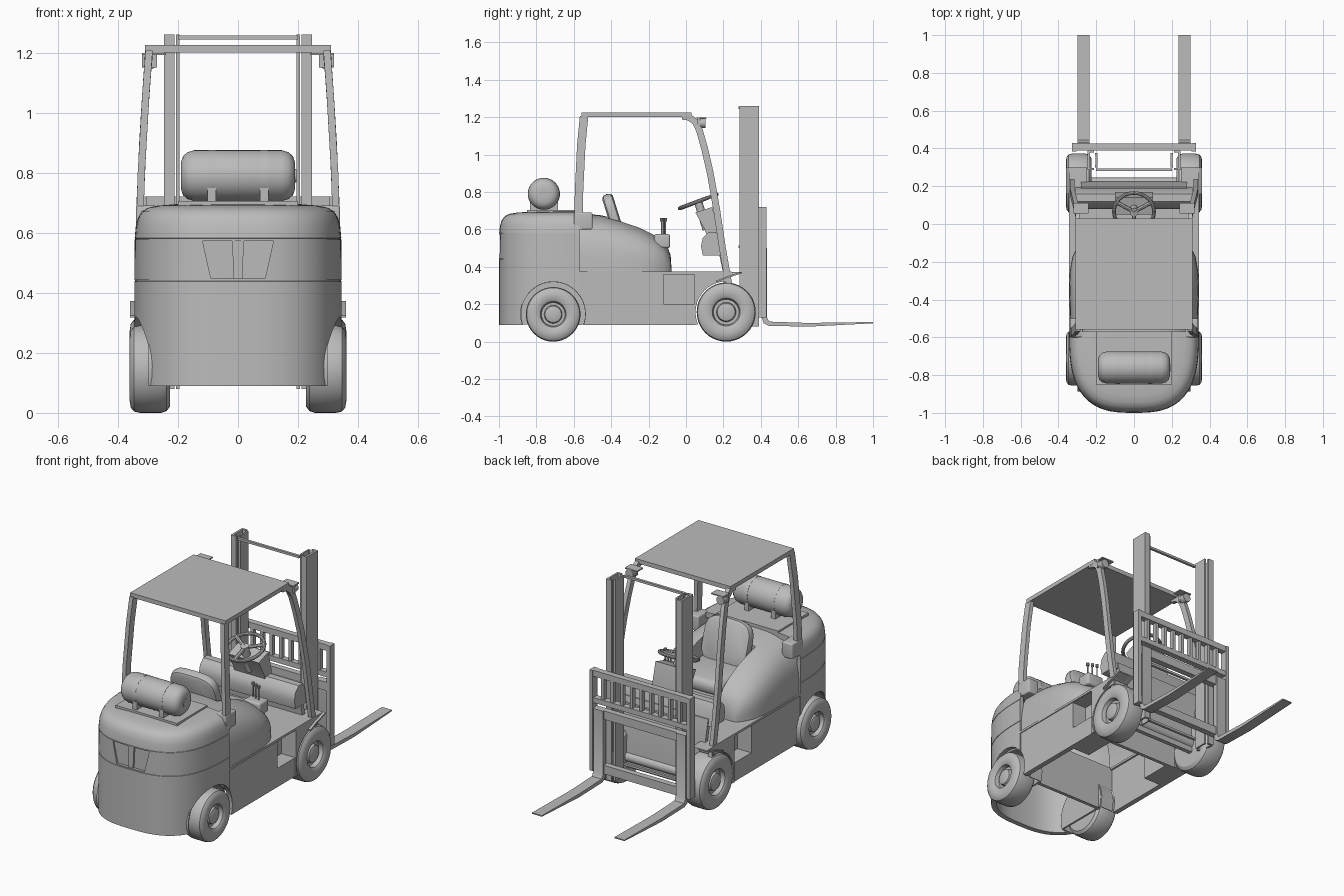
import bpy, bmesh
from math import sin, cos, pi, hypot
from mathutils import Matrix, Vector

if "Cube" in bpy.data.objects:
    bpy.data.objects.remove(bpy.data.objects["Cube"])

grey = bpy.data.materials.new("plain grey")
grey.use_nodes = True
tone = (0.5, 0.5, 0.5, 1)
grey.diffuse_color = tone
grey.node_tree.nodes["Principled BSDF"].inputs["Base Color"].default_value = tone
parts = []


def finish(name, bm):
    bmesh.ops.recalc_face_normals(bm, faces=bm.faces)
    mesh = bpy.data.meshes.new(name)
    bm.to_mesh(mesh)
    bm.free()
    mesh.materials.append(grey)
    ob = bpy.data.objects.new(name, mesh)
    bpy.context.collection.objects.link(ob)
    parts.append(ob)
    return ob


def loft(name, rings):
    """Skin closed rings of equal length and cap both ends."""
    bm = bmesh.new()
    rows = [[bm.verts.new(p) for p in ring] for ring in rings]
    n = len(rows[0])
    for a, b in zip(rows, rows[1:]):
        for i in range(n):
            j = (i + 1) % n
            bm.faces.new((a[i], a[j], b[j], b[i]))
    bm.faces.new(rows[0])
    bm.faces.new(rows[-1])
    return finish(name, bm)


def box(name, x, y, z, bevel=0.0, tilt=0.0):
    """Box from (low, high) ranges, optionally rounded and tilted about x."""
    bm = bmesh.new()
    centre = Vector([sum(r) / 2 for r in (x, y, z)])
    bmesh.ops.create_cube(bm, size=1)
    bmesh.ops.scale(bm, vec=[abs(r[1] - r[0]) for r in (x, y, z)], verts=bm.verts)
    if bevel:
        bmesh.ops.bevel(bm, geom=bm.edges[:], offset=bevel, segments=4, profile=0.5, affect='EDGES')
    bmesh.ops.transform(bm, matrix=Matrix.Translation(centre) @ Matrix.Rotation(tilt, 4, 'X'), verts=bm.verts)
    return finish(name, bm)


def prism(name, x0, x1, pts):
    """Side profile of (y, z) points extruded across x."""
    return loft(name, [[(x, y, z) for y, z in pts] for x in (x0, x1)])


def lathe(name, profile, x, y, z, side=1, n=40):
    """Spin (offset, radius) pairs around an x axis."""
    return loft(name, [[(x + side * t, y + r * cos(2 * pi * i / n), z + r * sin(2 * pi * i / n))
                        for i in range(n)] for t, r in profile])


def rod(name, a, b, r, n=16):
    a, b = Vector(a), Vector(b)
    q = (b - a).to_track_quat('Z', 'Y')
    return loft(name, [[p + q @ Vector((r * cos(2 * pi * i / n), r * sin(2 * pi * i / n), 0))
                        for i in range(n)] for p in (a, b)])


def cut(target, cutter):
    m = target.modifiers.new("cut", 'BOOLEAN')
    m.operation, m.object = 'DIFFERENCE', cutter
    bpy.context.view_layer.objects.active = target
    bpy.ops.object.modifier_apply(modifier="cut")
    parts.remove(cutter)
    bpy.data.objects.remove(cutter)


def power(v, p):
    """Signed power, for rounded-square curves."""
    return abs(v) ** p * (1 if v > 0 else -1)


def lean(z):
    """Cab posts lean inward towards the roof."""
    return 0.34 - 0.033 * max(0, (z - 0.6) / 0.62) ** 1.5


def post(name, path, width, side):
    """Flat bar along a (y, z) path that follows the cab lean."""
    rings = []
    for i, (y, z) in enumerate(path):
        (ya, za), (yb, zb) = path[max(i - 1, 0)], path[min(i + 1, len(path) - 1)]
        d = hypot(yb - ya, zb - za)
        ny, nz = -(zb - za) / d * width / 2, (yb - ya) / d * width / 2
        x = lean(z)
        rings.append([(side * (x + dx), y + s * ny, z + s * nz)
                      for dx, s in ((0, 1), (0, -1), (-0.024, -1), (-0.024, 1))])
    return loft(name, rings)


def plan(scale, z, n=40):
    """Rounded counterweight outline at one height."""
    return [(0.345 * scale * power(cos(pi * i / n), 0.7),
             -0.57 - 0.43 * scale * abs(sin(pi * i / n)) ** 0.7, z) for i in range(n + 1)]


def arch(y, h, w, n=32):
    """Rounded hood section at one depth."""
    return [(w * power(cos(pi * i / n), .6), y, .37 + (h - .37) * abs(sin(pi * i / n)) ** .6) for i in range(n + 1)]


def half_arc(r):
    """Upper arc around the rear wheel, from the rear skirt to the front skirt."""
    return [(-.71 + r * cos(a), .148 + r * sin(a)) for a in [-.34 + (pi + .68) * i / 20 for i in range(21)]]


# Counterweight: stacked outlines with two fine grooves and a rounded top
levels = [(0.09, 1), (0.438, 1), (0.439, .994), (0.442, .994), (0.443, 1), (0.577, .998),
          (0.578, .992), (0.581, .992), (0.582, .997), (0.62, .987), (0.65, .965), (0.67, .93), (0.683, .87),
          (0.69, .78), (0.695, .6)]
weight = loft("counterweight", [plan(s, z) for z, s in levels])
cut(weight, loft("hollow", [plan(s, z) for z, s in ((0, .93), (.62, .93), (.66, .85))]))
cut(weight, loft("vent_cutter", [[(-.09, y, .447), (.09, y, .447), (.118, y, .573), (-.118, y, .573)]
                                 for y in (-1.1, -.984)]))
loft("vent_rib", [[(-.014, y, .445), (.014, y, .445), (.02, y, .575), (-.02, y, .575)] for y in (-.97, -.994)])

# Chassis: open frame with step wells, floor in front of the hood
chassis = box("chassis", (-.34, .34), (-.58, .05), (.09, .37))
cut(chassis, box("hollow", (-.31, .31), (-.56, -.15), (0, .5)))
cut(chassis, box("hollow_front", (-.2, .2), (-.2, .03), (0, .35)))
floor = box("floor_plate", (-.345, .345), (-.57, .2), (.362, .375))
cut(floor, box("hollow", (-.3, .3), (-.56, -.15), (.3, .4)))
for s in (1, -1):
    cut(chassis, box("step_cutter", (s * .25, s * .4), (-.12, .1), (.2, .36)))
    for body in (weight, chassis):
        cut(body, lathe("arch_cutter", [(0, .172), (.2, .172)], s * .225, -.71, .148, s))

    # Rear wheel housing: inner wall and curved liner
    prism("wheel_housing_wall", s * .212, s * .222, half_arc(.172))
    prism("wheel_housing_liner", s * .215, s * .298, half_arc(.177) + half_arc(.171)[::-1])

    # Front mudguard
    guard = prism("front_mudguard", s * .25, s * .345,
                  [(.045, .09), (.045, .37), (.2, .375), (.3, .372), (.24, .345), (.2, .1)])
    cut(guard, lathe("arch_cutter", [(0, .164), (.3, .164)], s * .2, .215, .158, s))
    prism("mudguard_flare", s * .28, s * .36, [(.16, .325), (.22, .35), (.3, .373), (.3, .366), (.22, .34), (.16, .317)])

    # Wheels
    for name, y, r in (("front_wheel", .215, .158), ("rear_wheel", -.71, .146)):
        w = .135
        lathe(name, [(0, .3 * r), (0, .85 * r), (.012, .96 * r), (.03, r), (w - .035, r), (w - .015, .97 * r),
                     (w - .004, .88 * r), (w, .72 * r), (w - .003, .54 * r), (w - .01, .47 * r), (w - .035, .43 * r),
                     (w - .035, .33 * r), (w - .018, .3 * r), (w - .012, .18 * r), (w - .012, .02 * r)],
              s * .226, y, r, s)

    # Cab posts
    post("rear_post", [(-.575, .6), (-.572, .8), (-.56, 1.05), (-.545, 1.205)], .045, s)
    post("front_post", [(-.02, 1.205), (.015, 1.2), (.05, 1.175), (.072, 1.13), (.1, 1.03), (.13, .9), (.165, .7),
                        (.195, .5), (.23, .3)], .036, s)
    box("rear_post_foot", (s * .27, s * .34), (-.6, -.5), (.6, .69), .008)

    # Work lamps
    box("lamp_bracket", (s * .24, s * .32), (.055, .11), (1.192, 1.199))
    rod("lamp", (s * .295, .07, 1.168), (s * .295, .105, 1.168), .025)
    box("lamp_back", (s * .27, s * .32), (.062, .075), (1.15, 1.195))

    # Mast channels, outer and inner
    for name, inner, outer, y0, y1 in (("outer_mast", .212, .246, .285, .39), ("inner_mast", .194, .207, .3, .375)):
        web = (.234, .246) if name == "outer_mast" else (.194, .203)
        box(name + "_web", [s * v for v in web], (y0, y1), (.08, 1.26))
        for y in (y0, y1 - .012):
            box(name + "_flange", (s * inner, s * outer), (y, y + .012), (.08, 1.26))

    # Backrest side and fork
    box("backrest_side", (s * .305, s * .327), (.385, .43), (.13, .72))
    prism("fork", s * .236, s * .3, [(.405, .5), (.432, .5), (.432, .13), (.445, .107), (.65, .1), (1, .105),
                                     (1, .098), (.65, .08), (.44, .085), (.415, .098), (.405, .13)])

# Roof
box("roof", (-.31, .31), (-.558, .03), (1.2, 1.225))

# Mast and carriage crossbars, backrest grille
for z in (.14, .5, 1.243):
    box("mast_crossbar", (-.2, .2), (.28, .295), (z, z + .013))
for name, z0, z1 in (("backrest_top", .685, .72), ("backrest_rail", .53, .56), ("carriage_top", .45, .5),
                     ("carriage_bottom", .13, .18)):
    box(name, (-.31, .31), (.39, .425), (z0, z1))
for i in range(9):
    x = -.248 + .062 * i
    box("backrest_bar", (x - .009, x + .009), (.395, .42), (.55, .7))

# Hood: arched shell that slopes down towards the driver's feet, with a seat well
sections = [(-.58, .688, .335), (-.45, .675, .34), (-.35, .65, .342), (-.25, .615, .34), (-.17, .575, .325),
            (-.12, .54, .3), (-.095, .505, .28), (-.082, .46, .265), (-.078, .4, .25)]
hood = loft("hood", [arch(*p) for p in sections])
hollow = loft("hollow", [[(x, y, z - .03) for x, y, z in arch(y, h, w - .025)] for y, h, w in sections[:6]])
cut(hollow, box("seat_block", (-.18, .18), (-.44, .1), (.46, .9)))
cut(hood, hollow)
cut(hood, box("seat_cutter", (-.158, .158), (-.42, .1), (.48, .9)))

# Seat: cushion and a round-cornered tilted back
box("seat_cushion", (-.15, .15), (-.38, -.1), (.475, .56), .036, -.06)
tilt = Matrix.Translation((0, -.385, .66)) @ Matrix.Rotation(.3, 4, 'X')
loft("seat_back", [[tilt @ Vector((.15 * k * power(cos(pi * i / 16), .55), y, .135 * k * power(sin(pi * i / 16), .55)))
                    for i in range(32)] for y, k in ((-.03, .86), (-.022, .96), (0, 1), (.022, .96), (.03, .86))])

# Control levers
box("lever_console", (.15, .26), (-.17, -.085), (.5, .575), .012)
for x in (.175, .2, .225):
    y = -.12 - (x - .2) * .4
    rod("lever", (x, y, .56), (x, y, .65), .004, 8)
    rod("lever_knob", (x, y, .643), (x, y, .66), .009, 10)

# Dashboard, front wall and steering
prism("dashboard", -.31, .31, [(.09, .46), (.08, .51), (.09, .555), (.12, .585), (.16, .585), (.18, .55), (.195, .46)])
prism("front_wall", -.28, .28, [(.17, .5), (.195, .5), (.225, .36), (.23, .1), (.205, .1), (.2, .36)])
prism("steering_console", -.1, .1, [(.05, .69), (.14, .72), (.17, .6), (.17, .53), (.12, .54), (.1, .6)])
hub = Vector((0, .065, .75))
turn = Matrix.Translation(hub) @ Matrix.Rotation(.36, 4, 'X')
bpy.ops.mesh.primitive_torus_add(major_radius=.106, minor_radius=.01, major_segments=36, minor_segments=10)
rim = bpy.context.object
rim.name = "steering_wheel"
rim.matrix_world = turn
rim.data.materials.append(grey)
parts.append(rim)
for k in range(3):
    a = pi / 6 + k * 2 * pi / 3
    rod("steering_spoke", hub, turn @ Vector((.102 * cos(a), .102 * sin(a), 0)), .011, 8)
rod("steering_column", turn @ Vector((0, 0, .01)), (0, .11, .6), .022)

# Gas tank on its cradle
box("tank_plate", (-.2, .2), (-.85, -.57), (.685, .705))
lathe("gas_tank", [(-.19, .015), (-.19, .045), (-.183, .065), (-.168, .078), (-.145, .085), (.145, .085),
                   (.168, .078), (.183, .065), (.19, .045), (.19, .015)], 0, -.76, .79)
lathe("tank_valve", [(0, .022), (.008, .022), (.008, .01)], .186, -.76, .79)
for s in (1, -1):
    lathe("tank_strap", [(-.012, .086), (.012, .086)], s * .087, -.76, .79)
    box("tank_cradle", (s * .073, s * .101), (-.835, -.685), (.7, .775))

# Front axle
rod("front_axle", (-.24, .215, .158), (.24, .215, .158), .03)

bpy.ops.object.select_all(action='DESELECT')
for ob in parts:
    ob.select_set(True)
bpy.context.view_layer.objects.active = parts[0]
bpy.ops.object.shade_smooth_by_angle(angle=0.6)
